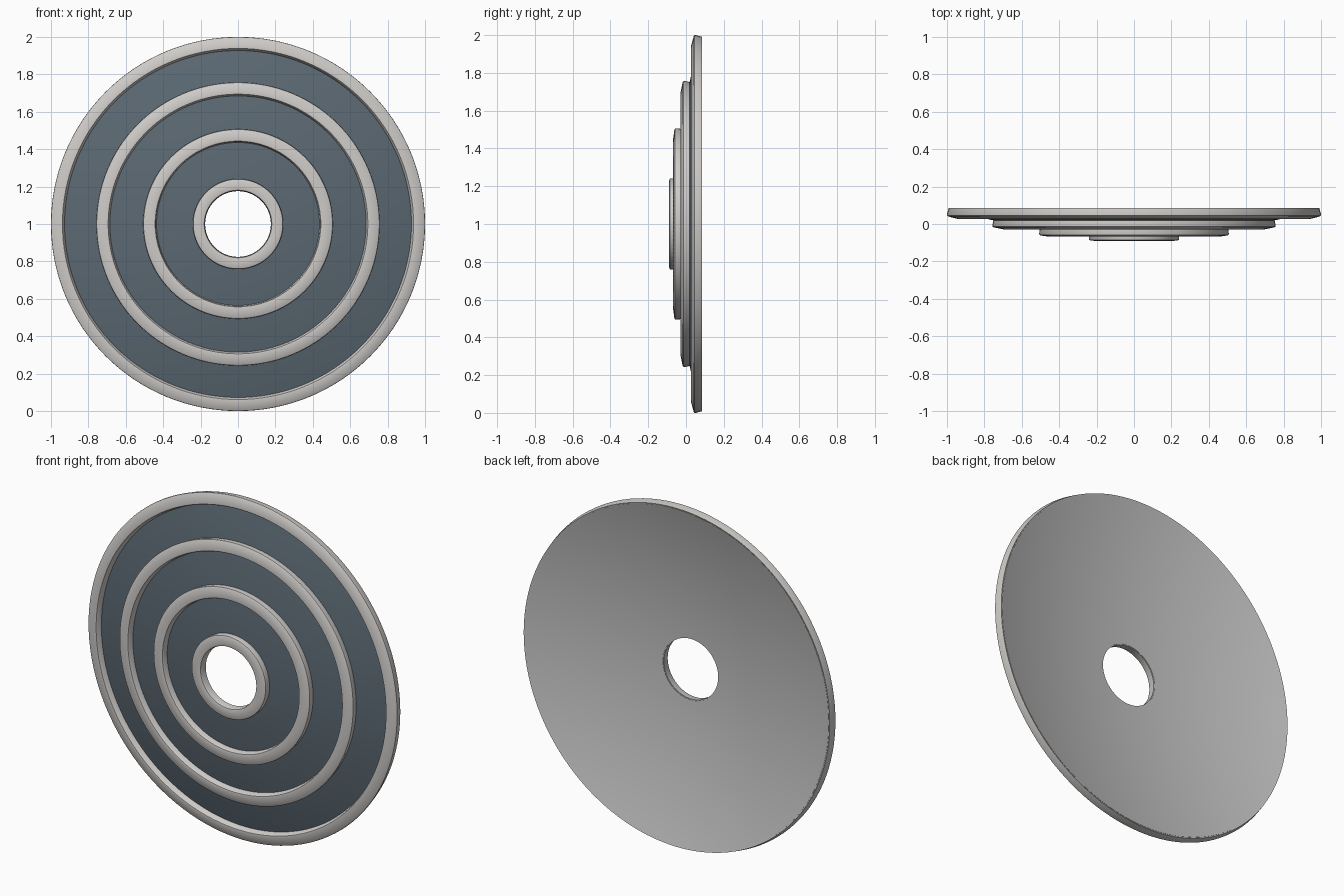
import bpy, bmesh, math

if "Cube" in bpy.data.objects:
    bpy.data.objects.remove(bpy.data.objects["Cube"])

SEG = 128
K = 0.139  # curvature of the shallow dish


def material(name, col):
    m = bpy.data.materials.new(name)
    m.diffuse_color = (*col, 1)
    m.use_nodes = True
    m.node_tree.nodes["Principled BSDF"].inputs["Base Color"].default_value = m.diffuse_color
    return m


LIGHT = material("warm light grey", (0.62, 0.60, 0.58))
BACK = material("neutral grey", (0.55, 0.55, 0.55))
DARK = material("slate blue grey", (0.105, 0.140, 0.170))


def lathe(name, profile, mat):
    """Revolve a closed (radius, y) profile about the y axis at z = 1."""
    bm = bmesh.new()
    rows = []
    for i in range(SEG):
        a = 2 * math.pi * i / SEG
        rows.append([bm.verts.new((r * math.cos(a), y, 1 + r * math.sin(a))) for r, y in profile])
    n = len(profile)
    for i in range(SEG):
        p, q = rows[i], rows[(i + 1) % SEG]
        for j in range(n):
            k = (j + 1) % n
            bm.faces.new((p[j], p[k], q[k], q[j]))
    bmesh.ops.recalc_face_normals(bm, faces=bm.faces)
    me = bpy.data.meshes.new(name)
    bm.to_mesh(me)
    bm.free()
    me.materials.append(mat)
    ob = bpy.data.objects.new(name, me)
    bpy.context.collection.objects.link(ob)
    bpy.ops.object.select_all(action='DESELECT')
    ob.select_set(True)
    bpy.context.view_layer.objects.active = ob
    bpy.ops.object.shade_smooth_by_angle(angle=math.radians(30))
    return ob


def curve(r0, r1, off, n=12):
    return [(r, off + K * r * r) for r in (r0 + (r1 - r0) * i / n for i in range(n + 1))]


# dished back shell
lathe("back_shell", curve(0.180, 0.985, -0.056, 24) + curve(0.985, 0.180, -0.049, 24), BACK)

# dark panels between the rings
for name, r0, r1 in (("inner_panel", 0.225, 0.455),
                     ("middle_panel", 0.485, 0.705),
                     ("outer_panel", 0.735, 0.95)):
    lathe(name, curve(r0, r1, -0.059) + curve(r1, r0, -0.053), DARK)


def ring(name, rc, half, front, back):
    """Bevelled band leaning with the dish normal; heights measured from the dish curve."""
    slope = math.atan(2 * K * rc)
    c, s = math.cos(slope), math.sin(slope)
    b = 0.009
    local = [(-half, back), (-half, front + b), (-half + b * 0.3, front + b * 0.3), (-half + b, front),
             (half - b, front), (half - b * 0.3, front + b * 0.3), (half, front + b), (half, back)]
    y0 = K * rc * rc
    lathe(name, [(rc + u * c - v * s, y0 + u * s + v * c) for u, v in
                 [(u, v + 0.096) for u, v in local]] and
          [(rc + u * c - (v + 0.078) * s, y0 - 0.078 + u * s + (v + 0.078) * c) for u, v in local], LIGHT)


# raised rings
ring("hub_ring", 0.209, 0.032, -0.096, -0.051)
ring("inner_ring", 0.472, 0.034, -0.096, -0.051)
ring("middle_ring", 0.722, 0.034, -0.096, -0.051)
# outer rim closing the edge of the shell
ring("outer_rim", 0.965, 0.034, -0.096, -0.0515)
